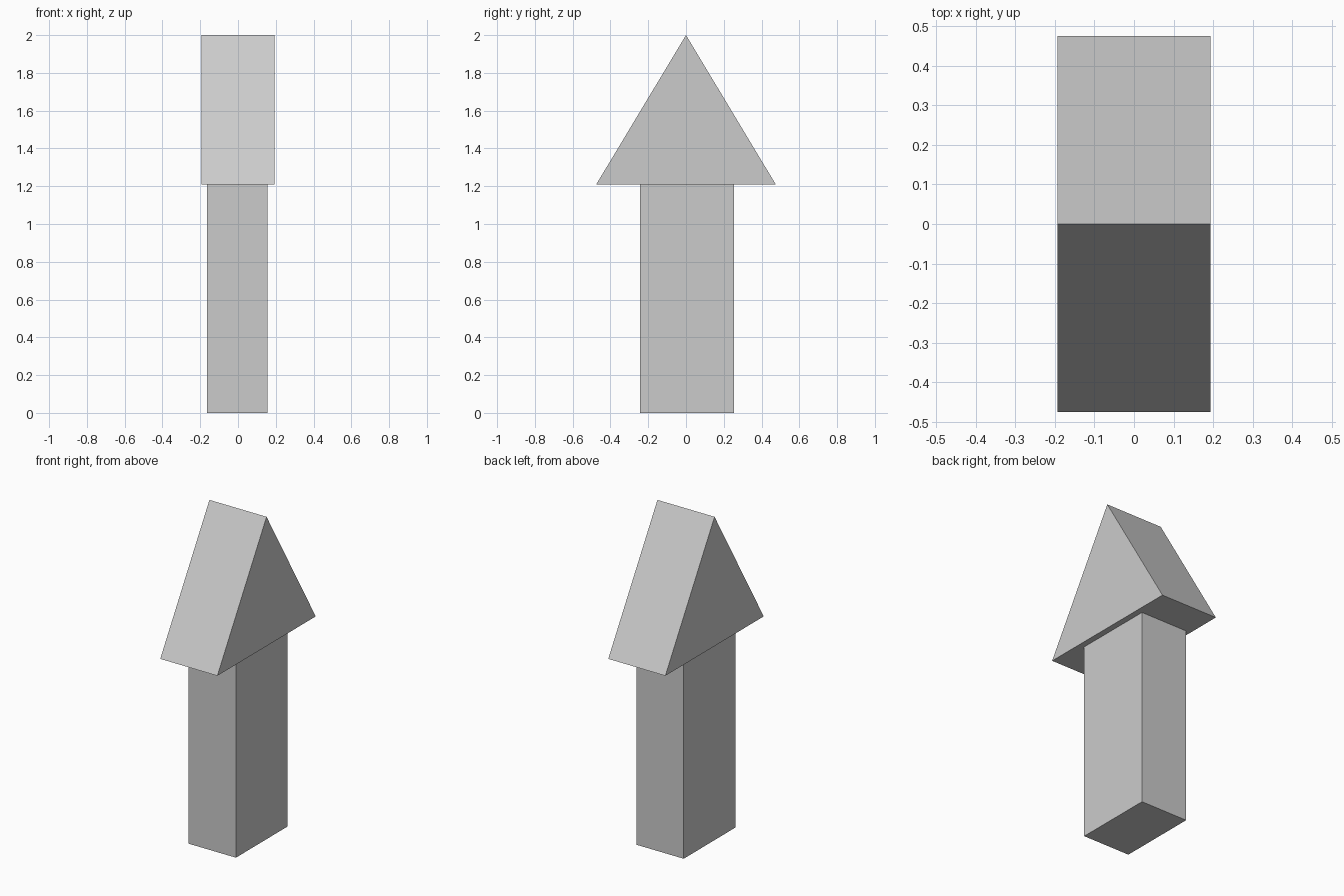
import bpy, bmesh

if "Cube" in bpy.data.objects:
    bpy.data.objects.remove(bpy.data.objects["Cube"])


def prism(name, profile, x0, x1):
    """Extrude a closed (y, z) profile along x from x0 to x1."""
    bm = bmesh.new()
    face = bm.faces.new([bm.verts.new((x0, y, z)) for y, z in profile])
    ext = bmesh.ops.extrude_face_region(bm, geom=[face])
    moved = [v for v in ext["geom"] if isinstance(v, bmesh.types.BMVert)]
    bmesh.ops.translate(bm, verts=moved, vec=(x1 - x0, 0, 0))
    bmesh.ops.recalc_face_normals(bm, faces=bm.faces)
    mesh = bpy.data.meshes.new(name)
    bm.to_mesh(mesh)
    bm.free()
    obj = bpy.data.objects.new(name, mesh)
    bpy.context.collection.objects.link(obj)
    return obj


HEAD_BASE = 1.21

# Rectangular shaft, slightly off centre
prism("arrow_shaft",
      [(-0.243, 0), (0.255, 0), (0.255, HEAD_BASE), (-0.243, HEAD_BASE)],
      -0.163, 0.156)

# Triangular head
prism("arrow_head",
      [(-0.475, HEAD_BASE), (0.475, HEAD_BASE), (0, 2.0)],
      -0.193, 0.193)
